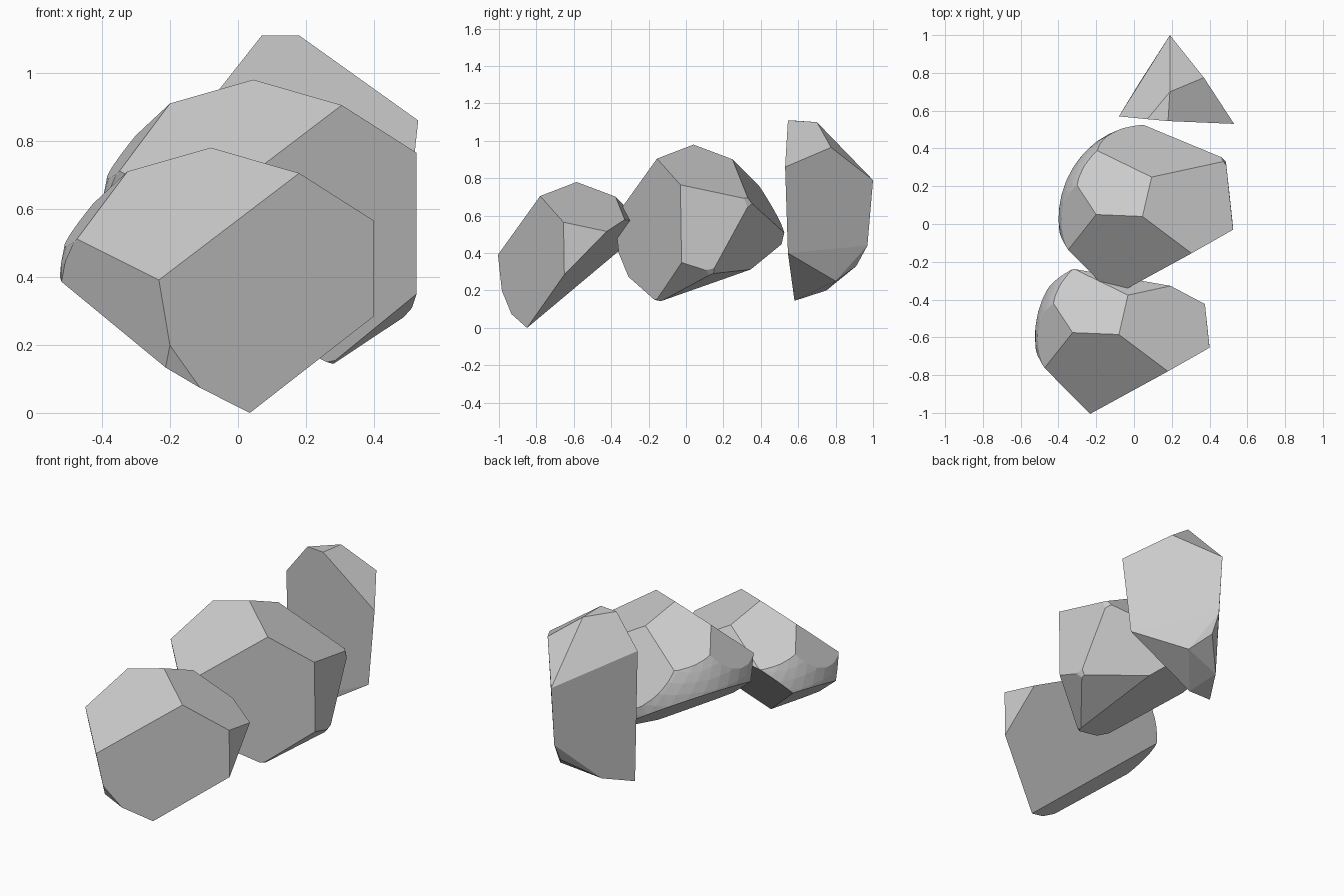
import bpy, bmesh
from mathutils import Vector

if "Cube" in bpy.data.objects:
    bpy.data.objects.remove(bpy.data.objects["Cube"])

CENTRE = Vector((-0.03, -0.59, 0.37))   # centre of the front boulder
OFFSET = Vector((0.125, 0.625, 0.20))   # middle boulder relative to the front one

def finish(bm, name):
    bmesh.ops.recalc_face_normals(bm, faces=bm.faces[:])
    mesh = bpy.data.meshes.new(name)
    bm.to_mesh(mesh)
    bm.free()
    obj = bpy.data.objects.new(name, mesh)
    bpy.context.collection.objects.link(obj)

def chipped_ball(name, centre, planes):
    """Ball with flat chips; each plane is given by three points on it."""
    bm = bmesh.new()
    bmesh.ops.create_icosphere(bm, subdivisions=4, radius=0.497)
    bmesh.ops.translate(bm, verts=bm.verts[:], vec=centre)
    for pts in planes:
        a, b, c = (Vector(p) for p in pts)
        n = (b - a).cross(c - a).normalized()
        if n.dot(centre - a) > 0:
            n = -n
        cut = bmesh.ops.bisect_plane(
            bm, geom=bm.verts[:] + bm.edges[:] + bm.faces[:], dist=1e-5,
            plane_co=a, plane_no=n, clear_outer=True)
        edges = [e for e in cut["geom_cut"]
                 if isinstance(e, bmesh.types.BMEdge) and e.is_boundary]
        if edges:
            bmesh.ops.edgeloop_fill(bm, edges=edges)
    finish(bm, name)

# Corners shared by both boulders (front boulder coordinates)
C, D, E = (-0.325, -0.575, 0.71), (-0.08, -0.585, 0.78), (0.18, -0.78, 0.705)
F, G, F2 = (0.40, -0.655, 0.565), (0.40, -0.65, 0.285), (0.375, -0.42, 0.52)
H, I, J = (0.035, -0.85, 0.0), (-0.12, -0.935, 0.08), (-0.215, -0.95, 0.135)
K, M, B = (-0.20, -0.985, 0.20), (-0.25, -0.985, 0.39), (-0.475, -0.76, 0.51)
A, W = (-0.535, -0.65, 0.40), (-0.45, -0.36, 0.41)
Q, T = (-0.035, -0.375, 0.70), (-0.405, -0.455, 0.635)
shared = [
    (E, F, H),          # front
    (F, G, F2),         # right
    (D, E, F),          # upper right
    (C, D, E),          # upper front
    (C, D, Q),          # top
    (C, B, T),          # upper left
    (B, M, K),          # left
    (H, A, W),          # lower left
    (I, J, K),          # small front chip
    (Q, (-0.295, -0.245, 0.57), (0.315, -0.265, 0.46)),  # upper back
]

# Front boulder: one sloping underside
chipped_ball("front_boulder", CENTRE, shared + [(G, H, F2)])

# Middle boulder: same stone with other underside chips
moved = [[Vector(p) + OFFSET for p in pts] for pts in shared]
V, X, Y = (0.50, 0.14, 0.29), (0.20, 0.33, 0.31), (0.05, 0.51, 0.48)
moved += [
    ((0.28, -0.16, 0.15), (0.52, -0.025, 0.345), V),   # lower right
    (V, X, (0.345, -0.12, 0.16)),                      # underside
    (Y, (0.44, 0.36, 0.65), V),                        # back right
]
chipped_ball("middle_boulder", CENTRE + OFFSET, moved)

# Back shard: angular three-sided stone
shard = [
    (0.53, 0.53, 0.86), (0.37, 0.775, 0.965), (0.19, 0.70, 1.10),
    (0.18, 0.545, 1.11), (0.07, 0.555, 1.11), (-0.08, 0.57, 0.92),
    (0.19, 1.0, 0.79), (0.19, 0.97, 0.44), (0.19, 0.91, 0.33),
    (0.27, 0.80, 0.25), (0.48, 0.545, 0.40), (0.03, 0.75, 0.20),
    (0.08, 0.58, 0.145), (-0.07, 0.58, 0.145),
]
bm = bmesh.new()
for p in shard:
    bm.verts.new(p)
hull = bmesh.ops.convex_hull(bm, input=bm.verts[:])
inside = [v for v in hull["geom_interior"] if isinstance(v, bmesh.types.BMVert)]
bmesh.ops.delete(bm, geom=inside, context='VERTS')
bmesh.ops.dissolve_limit(bm, angle_limit=0.06, verts=bm.verts[:], edges=bm.edges[:])
finish(bm, "back_shard")
